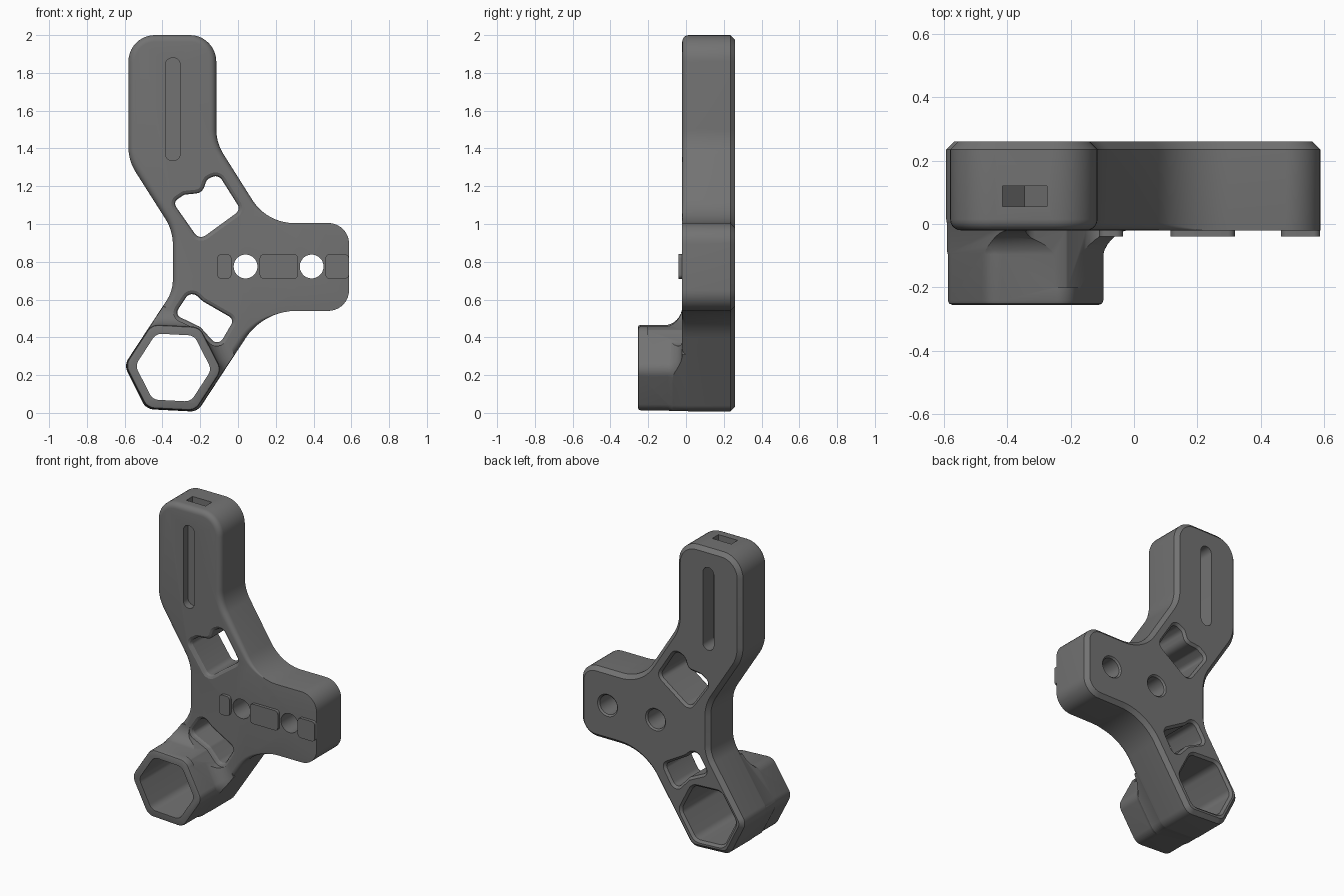
import bpy, bmesh, math
from mathutils import Vector

if "Cube" in bpy.data.objects:
    bpy.data.objects.remove(bpy.data.objects["Cube"])

grey = bpy.data.materials.new("dark grey")
grey.diffuse_color = (0.17, 0.17, 0.17, 1)
grey.use_nodes = True
grey.node_tree.nodes["Principled BSDF"].inputs["Base Color"].default_value = grey.diffuse_color


def rounded(corners, steps=8):
    """Outline of (x, z) points with an arc of radius r at each (x, z, r) corner."""
    pts = []
    n = len(corners)
    for i, (x, z, r) in enumerate(corners):
        p = Vector((x, z))
        a = (Vector(corners[i - 1][:2]) - p).normalized()
        b = (Vector(corners[(i + 1) % n][:2]) - p).normalized()
        half = a.angle(b) / 2
        t = r / math.tan(half)
        c = p + (a + b).normalized() * (r / math.sin(half))
        u, v = p + a * t - c, p + b * t - c
        w = math.pi - 2 * half
        for k in range(steps + 1):
            s = k / steps
            pts.append(c + (u * math.sin((1 - s) * w) + v * math.sin(s * w)) / math.sin(w))
    return pts


def circle(x, z, r, n=40):
    return [Vector((x + r * math.cos(2 * math.pi * k / n), z + r * math.sin(2 * math.pi * k / n)))
            for k in range(n)]


def rect(x0, x1, z0, z1, r):
    return rounded([(x0, z0, r), (x1, z0, r), (x1, z1, r), (x0, z1, r)], 6)


def loft(name, pts, rings, scale=None):
    """Stack copies of an outline along y; each ring is (y, inward inset, y shift of the scaled part)."""
    n = len(pts)
    area = sum(pts[i - 1].cross(pts[i]) for i in range(n))
    sign = 1 if area > 0 else -1
    bm = bmesh.new()
    loops = []
    for y, inset, dy in rings:
        loop = []
        for i, p in enumerate(pts):
            d = (pts[(i + 1) % n] - pts[i - 1]).normalized()
            s = scale(p) if scale else 1
            q = p + Vector((-d.y, d.x)) * sign * inset * (s if dy is not None else 1)
            loop.append(bm.verts.new((q.x, y + (dy or 0) * s, q.y)))
        loops.append(loop)
    for a, b in zip(loops, loops[1:]):
        for i in range(n):
            bm.faces.new((a[i - 1], a[i], b[i], b[i - 1]))
    bm.faces.new(loops[0])
    bm.faces.new(loops[-1])
    bmesh.ops.recalc_face_normals(bm, faces=bm.faces)
    me = bpy.data.meshes.new(name)
    bm.to_mesh(me)
    bm.free()
    me.materials.append(grey)
    ob = bpy.data.objects.new(name, me)
    bpy.context.collection.objects.link(ob)
    return ob


def boolean(ob, other, op):
    m = ob.modifiers.new(op, 'BOOLEAN')
    m.operation, m.object, m.solver = op, other, 'EXACT'
    bpy.context.view_layer.objects.active = ob
    bpy.ops.object.modifier_apply(modifier=m.name)
    bpy.data.objects.remove(other)


def smooth(ob):
    bpy.ops.object.select_all(action='DESELECT')
    ob.select_set(True)
    bpy.context.view_layer.objects.active = ob
    bpy.ops.object.shade_smooth_by_angle(angle=math.radians(28))


def hexagon(apothem, r):
    big = apothem / math.cos(math.pi / 6)
    return rounded([(-0.342 + big * math.cos(math.radians(a)), 0.24 + big * math.sin(math.radians(a)), r)
                    for a in range(-3, 357, 60)])


FRONT, BACK = -0.02, 0.26

# Three-armed plate: rounded front rim fading out on the side arm, chamfered back rim
outline = rounded([
    (-0.58, 2.0, 0.14), (-0.115, 2.0, 0.14), (-0.115, 1.43, 0.25), (0.153, 1.005, 0.26),
    (0.588, 1.005, 0.11), (0.588, 0.54, 0.11), (0.135, 0.54, 0.32), (-0.215, 0.006, 0.07),
    (-0.487, 0.02, 0.07), (-0.603, 0.253, 0.07), (-0.345, 0.645, 0.2),
    (-0.345, 0.965, 0.25), (-0.58, 1.335, 0.25)], 10)


def fade(p):
    return max(0.01, min(1, (0.22 - p.x) / 0.2))


R = 0.035
rim = [(FRONT, R * (1 - math.sin(t)), R * (1 - math.cos(t)))
       for t in [k * math.pi / 10 for k in range(6)]]
body = loft("bracket_body", outline, rim + [(BACK - 0.025, 0, None), (BACK, 0.025, None)], fade)

# Flared foot where the socket tube meets the plate, trimmed to the plate outline
F = 0.1
flare = [(FRONT - F + F * math.sin(t), -F * (1 - math.cos(t)), None)
         for t in [k * math.pi / 16 for k in range(9)]]
foot = loft("socket_foot", hexagon(0.219, 0.07), [(-0.2, 0, None)] + flare + [(0.03, -F, None)])
trim = loft("foot_trim", outline, [(-0.4, 0.002, None), (0.4, 0.002, None)])
boolean(foot, trim, 'INTERSECT')
boolean(body, foot, 'UNION')

# Hexagonal socket tube
tube = loft("socket_tube", hexagon(0.222, 0.07),
            [(-0.255, 0.014, None), (-0.251, 0.004, None), (-0.241, 0, None), (0.22, 0, None)])
boolean(body, tube, 'UNION')

# Socket bore with a chamfered back mouth
boolean(body, loft("socket_bore", hexagon(0.175, 0.055),
                   [(-0.4, 0, None), (BACK - 0.015, 0, None), (BACK + 0.015, -0.03, None)]), 'DIFFERENCE')

# Windows in the diagonal arms, eased at both faces
upper = rounded([(-0.345, 1.115, 0.03), (-0.285, 1.155, 0.03), (-0.19, 1.165, 0.05), (-0.165, 1.235, 0.035),
                 (-0.105, 1.265, 0.04), (0.015, 1.075, 0.035), (-0.205, 0.915, 0.04)], 6)
lower = rounded([(-0.335, 0.52, 0.03), (-0.25, 0.65, 0.04), (-0.185, 0.59, 0.04), (-0.02, 0.495, 0.03),
                 (-0.105, 0.35, 0.035), (-0.2, 0.455, 0.04)], 6)
for pts in (upper, lower):
    boolean(body, loft("window_cut", pts, [
        (-0.2, -0.02, None), (FRONT, -0.02, None), (FRONT + 0.007, -0.007, None), (FRONT + 0.02, 0, None),
        (BACK - 0.015, 0, None), (BACK + 0.02, -0.035, None)]), 'DIFFERENCE')

# Bolt holes through the side arm
for x in (0.04, 0.39):
    boolean(body, loft("bolt_cut", circle(x, 0.775, 0.063),
                       [(-0.2, 0, None), (BACK - 0.01, 0, None), (BACK + 0.02, -0.03, None)]), 'DIFFERENCE')

# Long grooves on both faces of the upper arm
for y0, y1 in ((-0.2, 0.03), (0.15, 0.4)):
    boolean(body, loft("groove_cut", rect(-0.385, -0.305, 1.335, 1.88, 0.0395),
                       [(y0, 0, None), (y1, 0, None)]), 'DIFFERENCE')

# Flat channel entering from the top, ending in a point
channel = [Vector(p) for p in ((-0.415, 2.1), (-0.415, 1.38), (-0.345, 1.31), (-0.275, 1.38), (-0.275, 2.1))]
bm_cut = loft("channel_cut", channel, [(0.055, 0, None), (0.12, 0, None)])
boolean(body, bm_cut, 'DIFFERENCE')
smooth(body)

# Raised locating pads between the bolt holes
for name, x0, x1 in (("inner_pad", -0.11, -0.035), ("middle_pad", 0.115, 0.318), ("outer_pad", 0.463, 0.587)):
    pad = loft(name, rect(x0, x1, 0.71, 0.84, 0.022), [(-0.04, 0, None), (FRONT + 0.01, 0, None)])
    smooth(pad)
